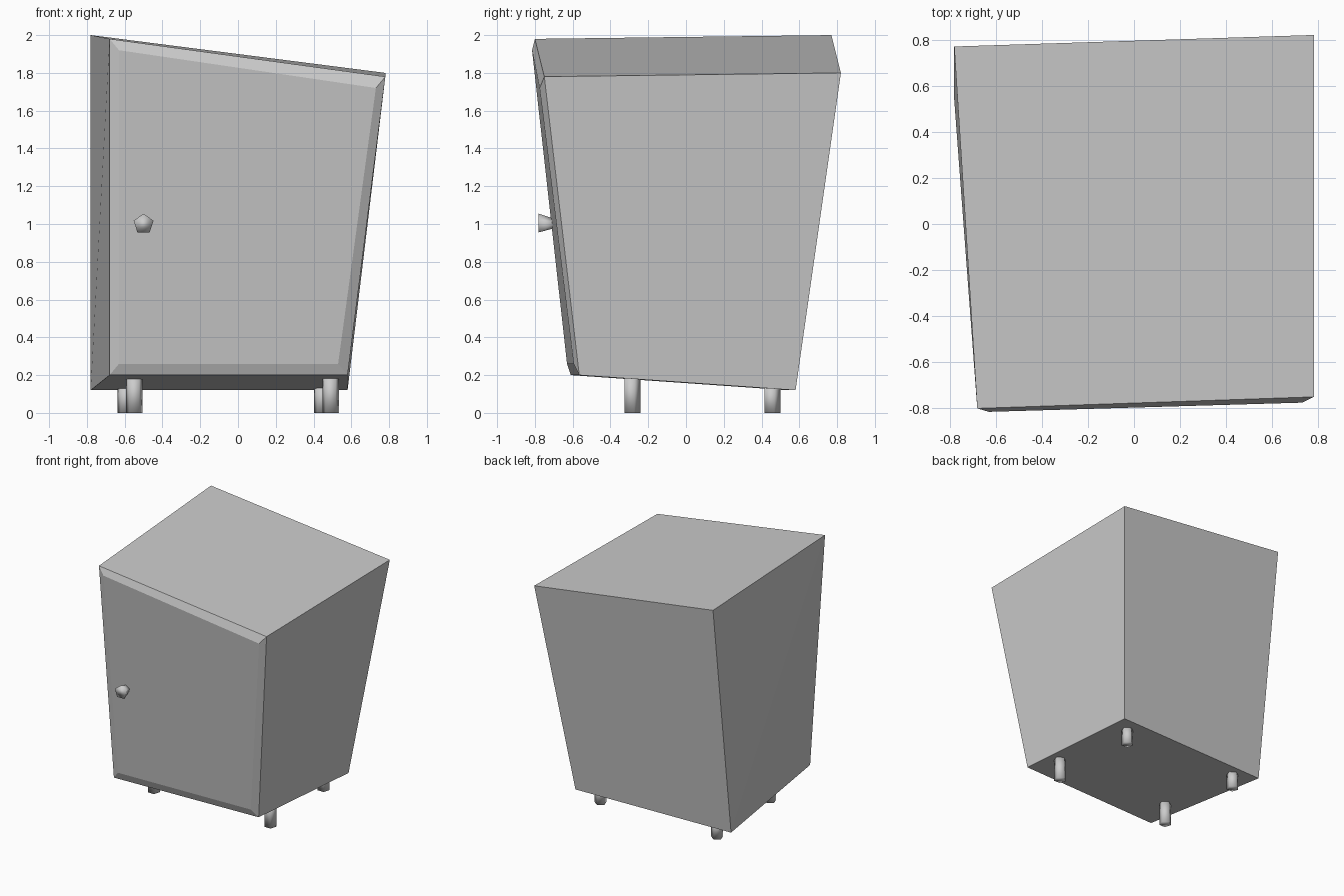
import bpy
import bmesh
from math import radians
from mathutils import Matrix

cube = bpy.data.objects.get("Cube")
if cube:
    bpy.data.objects.remove(cube, do_unlink=True)

grey = bpy.data.materials.new("plain_grey")
grey.use_nodes = True
grey.diffuse_color = (0.6, 0.6, 0.6, 1)
grey.node_tree.nodes["Principled BSDF"].inputs["Base Color"].default_value = (0.6, 0.6, 0.6, 1)


def finish(name, bm, smooth=False):
    bmesh.ops.recalc_face_normals(bm, faces=bm.faces)
    for face in bm.faces:
        face.smooth = smooth
    mesh = bpy.data.meshes.new(name)
    bm.to_mesh(mesh)
    bm.free()
    mesh.materials.append(grey)
    obj = bpy.data.objects.new(name, mesh)
    bpy.context.collection.objects.link(obj)
    return obj


def peg(name, matrix, r_start, r_end, depth):
    """Five-sided, smooth-shaded peg."""
    bm = bmesh.new()
    bmesh.ops.create_cone(bm, cap_ends=True, segments=5, radius1=r_start,
                          radius2=r_end, depth=depth, matrix=matrix)
    return finish(name, bm, smooth=True)


# Crooked cabinet: rings run back left, back right, front right, front left
bottom = [(-0.78, 0.54, 0.12), (0.58, 0.58, 0.12), (0.58, -0.565, 0.2), (-0.68, -0.61, 0.2)]
top = [(-0.78, 0.77, 2.0), (0.78, 0.82, 1.8), (0.78, -0.75, 1.78), (-0.68, -0.8, 1.98)]
# Raised door panel: top left, top right, bottom right, bottom left
panel = [(-0.63, -0.815, 1.92), (0.73, -0.775, 1.72), (0.53, -0.595, 0.26), (-0.63, -0.63, 0.26)]

bm = bmesh.new()
low, high, door = ([bm.verts.new(p) for p in ring] for ring in (bottom, top, panel))
bm.faces.new(low)
bm.faces.new(high)
for i in (0, 1):  # back and right walls
    bm.faces.new((low[i], low[i + 1], high[i + 1], high[i]))
# Twisted left wall, folded along its diagonal
bm.faces.new((high[3], high[0], low[0]))
bm.faces.new((high[3], low[0], low[3]))
# Door with a chamfered border
rim = [high[3], high[2], low[2], low[3]]
bm.faces.new(door)
for i in range(4):
    j = (i + 1) % 4
    bm.faces.new((rim[i], rim[j], door[j], door[i]))
finish("cabinet", bm)

# Door knob, flaring toward the front
peg("door_knob", Matrix.Translation((-0.5, -0.735, 1.0)) @ Matrix.Rotation(radians(90), 4, "X"),
    0.025, 0.055, 0.09)

# Legs
for name, x, y, height in (("front_right_leg", -0.55, -0.288, 0.2),
                           ("front_left_leg", 0.49, -0.288, 0.2),
                           ("back_right_leg", -0.595, 0.453, 0.15),
                           ("back_left_leg", 0.445, 0.453, 0.15)):
    peg(name, Matrix.Translation((x, y, height / 2)), 0.046, 0.046, height)
